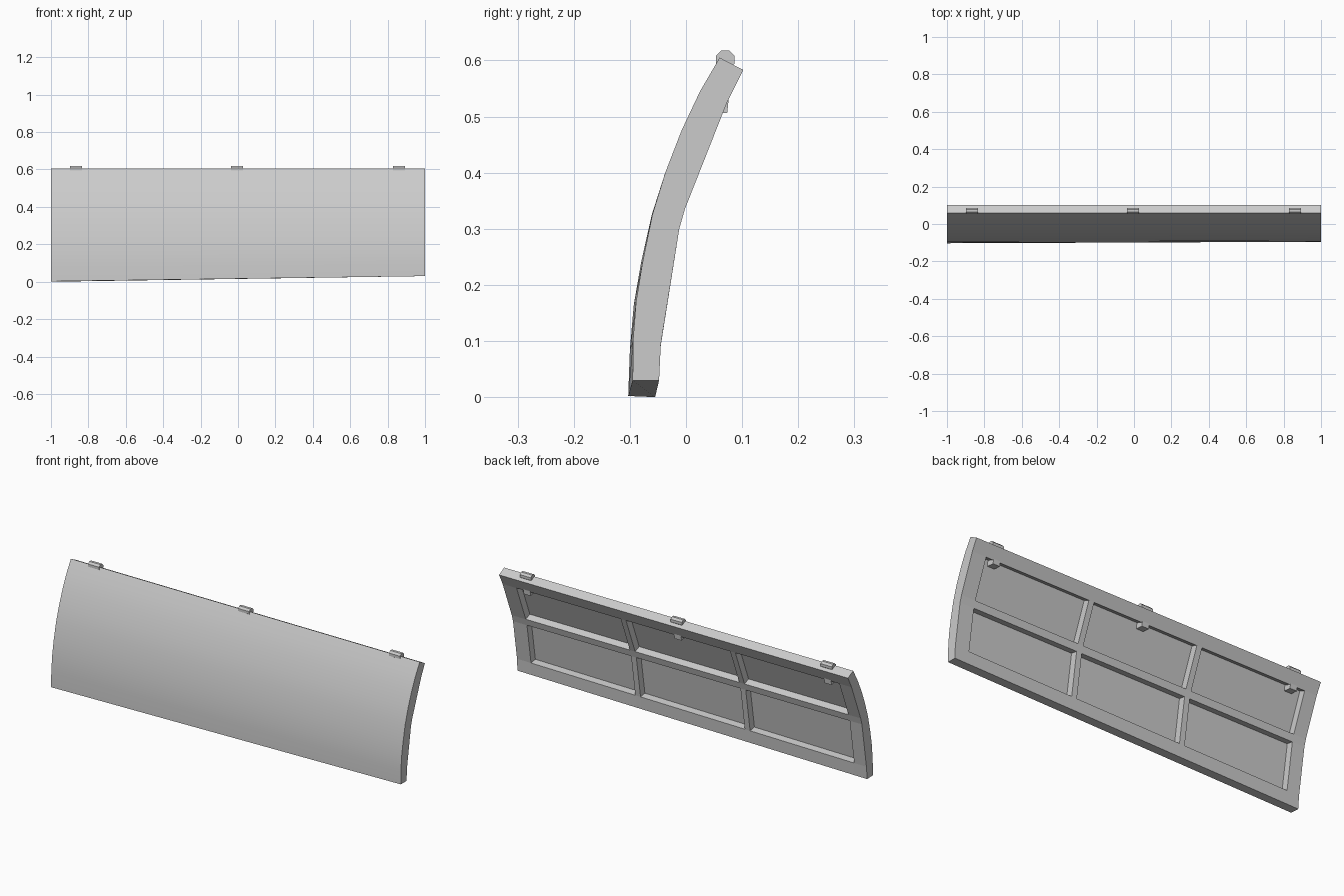
import bpy, bmesh, math
from mathutils import Matrix, Vector

if "Cube" in bpy.data.objects:
    bpy.data.objects.remove(bpy.data.objects["Cube"])

grey = bpy.data.materials.new("light grey")
grey.diffuse_color = (0.6, 0.6, 0.6, 1)
grey.use_nodes = True
grey.node_tree.nodes["Principled BSDF"].inputs["Base Color"].default_value = grey.diffuse_color


def finish(bm, name):
    mesh = bpy.data.meshes.new(name)
    bm.to_mesh(mesh)
    bm.free()
    mesh.materials.append(grey)
    obj = bpy.data.objects.new(name, mesh)
    bpy.context.collection.objects.link(obj)
    return obj


# Curved outer skin (y, z), bottom to top, for the left and right ends
front_left = [(-.103, .002), (-.1, .085), (-.093, .165), (-.08, .24), (-.061, .325),
              (-.037, .4), (-.008, .475), (.025, .545), (.06, .605)]
front_right = [(-.095, .03), (-.0945, .1), (-.089, .17), (-.0775, .24), (-.06, .325),
               (-.037, .4), (-.008, .475), (.025, .545), (.06, .605)]

# Inner side: columns and rows that outline the frame, ribs and pockets
columns = [-1, -.93, -.334, -.304, .293, .323, .92, 1]
POCKET_COLS, POCKET_ROWS = (1, 3, 5), (1, 3)
POCKET_DEPTH = .036


def back_rows(x):
    t = (x + 1) / 2              # the lower edge rises towards the right
    return [(-.055 + .007 * t, .03 * t), (-.049 + .004 * t, .066 + .027 * t),
            (-.012, .3), (-.002, .335), (.073, .525), (.102, .583)]


# Panel with recessed pockets between ribs
bm = bmesh.new()
back = [[bm.verts.new((x, y, z)) for y, z in back_rows(x)] for x in columns]
left = [bm.verts.new((-1, y, z)) for y, z in front_left]
right = [bm.verts.new((1, y, z)) for y, z in front_right]

pockets = []
for c in range(len(columns) - 1):
    for r in range(5):
        f = bm.faces.new((back[c][r], back[c][r + 1], back[c + 1][r + 1], back[c + 1][r]))
        if c in POCKET_COLS and r in POCKET_ROWS:
            pockets.append(f)
skin = [bm.faces.new((left[i], right[i], right[i + 1], left[i + 1]))
        for i in range(len(left) - 1)]
bm.faces.new(left + back[0][::-1])                                # left end
bm.faces.new(right + back[-1][::-1])                              # right end
bm.faces.new([left[-1], right[-1]] + [c[-1] for c in back[::-1]])  # top edge
bm.faces.new([left[0], right[0]] + [c[0] for c in back[::-1]])     # bottom edge
bmesh.ops.recalc_face_normals(bm, faces=bm.faces[:])
for f in skin:
    f.smooth = True
bm.normal_update()
bmesh.ops.inset_individual(bm, faces=pockets, thickness=0, depth=-POCKET_DEPTH)
finish(bm, "curved_panel")

# Hinge barrels on the top edge and small catches below the top frame
for i, x in enumerate((-.865, -.005, .86), 1):
    bm = bmesh.new()
    bmesh.ops.create_cone(bm, cap_ends=True, segments=8, radius1=.018, radius2=.018, depth=.064,
                          matrix=Matrix.Translation((x, .07, .601))
                          @ Matrix.Rotation(math.pi / 2, 4, 'Y')
                          @ Matrix.Rotation(math.pi / 8, 4, 'Z'))
    finish(bm, f"hinge_barrel_{i}")

    bm = bmesh.new()
    bmesh.ops.create_cube(bm, size=1,
                          matrix=Matrix.Translation((x, .055, .522))
                          @ Matrix.Rotation(math.radians(-6), 4, 'X')
                          @ Matrix.Diagonal(Vector((.04, .04, .028, 1))))
    finish(bm, f"catch_{i}")
